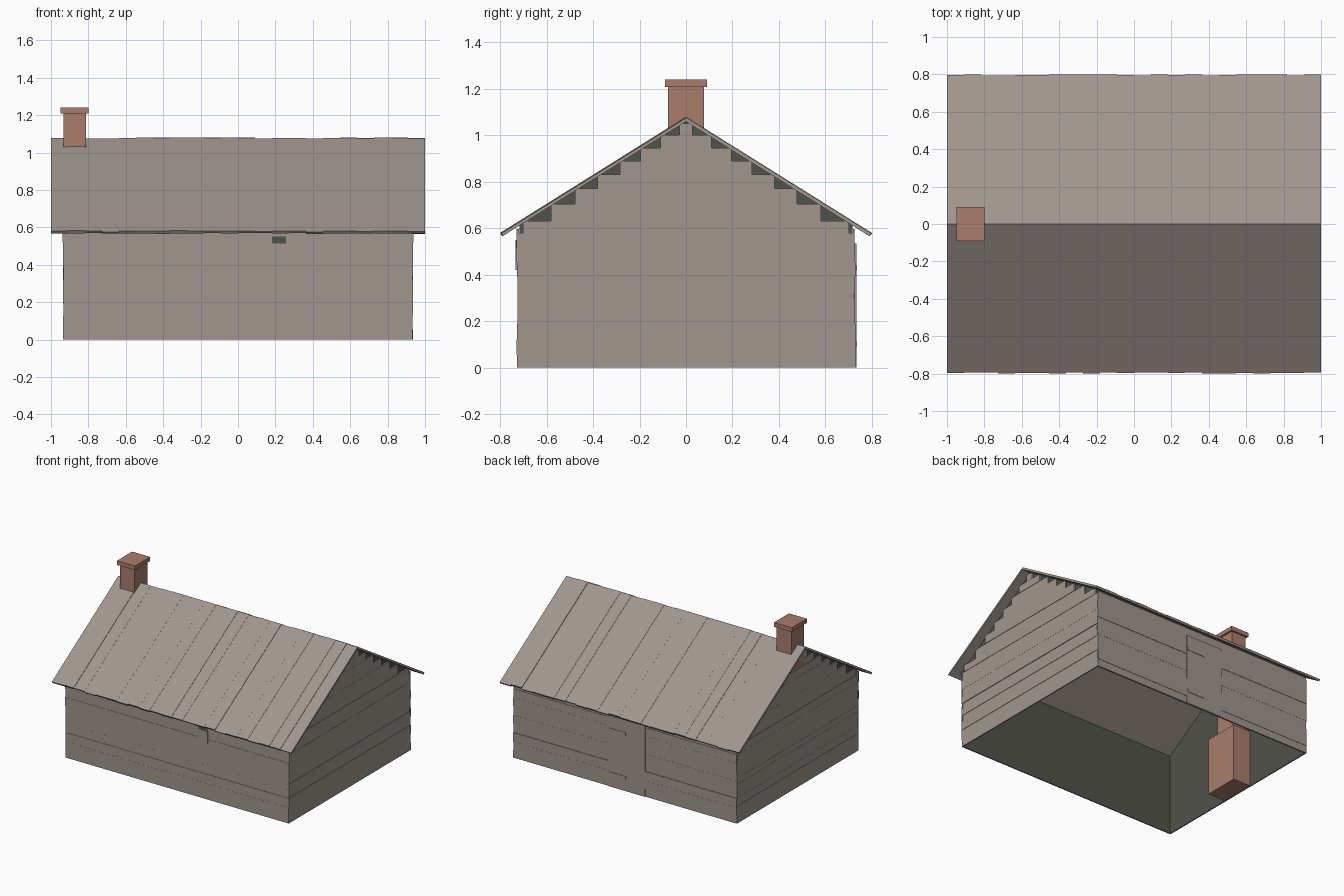
import bpy, bmesh, random

random.seed(7)
if "Cube" in bpy.data.objects:
    bpy.data.objects.remove(bpy.data.objects["Cube"], do_unlink=True)


def material(name, rgb):
    m = bpy.data.materials.new(name)
    m.use_nodes = True
    m.diffuse_color = (*rgb, 1)
    m.node_tree.nodes["Principled BSDF"].inputs["Base Color"].default_value = (*rgb, 1)
    return m


WOOD = material("weathered wood", (0.35, 0.305, 0.27))
BRICK = material("clay brick", (0.40, 0.205, 0.155))
DARK = material("dark interior", (0.085, 0.085, 0.07))


def prism(bm, profile, x0, x1):
    """Extrude a (y, z) profile along x."""
    ends = [[bm.verts.new((x, y, z)) for y, z in profile] for x in (x0, x1)]
    bm.faces.new(ends[0])
    bm.faces.new(ends[1][::-1])
    n = len(profile)
    for i in range(n):
        j = (i + 1) % n
        bm.faces.new((ends[0][i], ends[1][i], ends[1][j], ends[0][j]))


def box(bm, x0, x1, y0, y1, z0, z1):
    prism(bm, [(y0, z0), (y1, z0), (y1, z1), (y0, z1)], x0, x1)


def finish(name, bm, mat):
    bmesh.ops.recalc_face_normals(bm, faces=bm.faces)
    me = bpy.data.meshes.new(name)
    bm.to_mesh(me)
    bm.free()
    me.materials.append(mat)
    ob = bpy.data.objects.new(name, me)
    bpy.context.collection.objects.link(ob)
    return ob


RIDGE, EAVE_Y, EAVE_Z = 1.08, 0.8, 0.58
SLOPE = (RIDGE - EAVE_Z) / EAVE_Y
THICK = 0.021          # vertical roof thickness
HX, HY = 0.925, 0.717  # inner shell half sizes
UNDER = RIDGE - THICK

# Dark inner shell, open at the bottom and under the roof
bm = bmesh.new()
top = UNDER - SLOPE * HY
outline = [(-HY, 0), (HY, 0), (HY, top), (0, UNDER), (-HY, top)]
rings = [[bm.verts.new((x, y, z)) for y, z in outline] for x in (-HX, HX)]
a, b = rings
bm.faces.new(a)
bm.faces.new(b)
bm.faces.new((a[1], b[1], b[2], a[2]))
bm.faces.new((a[0], b[0], b[4], a[4]))
finish("inner_shell", bm, DARK)

# Long walls of horizontal planks
wall_rows = [0, 0.055, 0.12, 0.19, 0.255, 0.32, 0.39, 0.455, 0.52, 0.597]
for name, side in (("front_wall", -1), ("back_wall", 1)):
    bm = bmesh.new()
    for z0, z1 in zip(wall_rows, wall_rows[1:]):
        out = HY + random.uniform(0.008, 0.014)
        hx = 0.935 + random.uniform(-0.003, 0.003)
        box(bm, -hx, hx, side * (HY + 0.001), side * out, z0, z1)
    finish(name, bm, WOOD)

# Gable walls, the upper planks stepping in under the roof
gable_rows = [0, 0.13, 0.19, 0.245, 0.295, 0.34, 0.45, 0.52, 0.58, 0.63,
              0.705, 0.77, 0.83, 0.89, 0.945, 1.0, 1.05]
for name, side in (("right_gable", -1), ("left_gable", 1)):
    bm = bmesh.new()
    for z0, z1 in zip(gable_rows, gable_rows[1:]):
        out = HX + random.uniform(0.005, 0.013)
        hy = min(HY + 0.008, (RIDGE - 0.012 - z1) / SLOPE)
        box(bm, side * (HX + 0.001), side * out, -hy, hy, z0, z1)
    finish(name, bm, WOOD)

# Roof boards running from ridge to eave
COUNT = 22
for name, side in (("front_roof", -1), ("back_roof", 1)):
    bm = bmesh.new()
    w = 2 / COUNT
    for i in range(COUNT):
        x = -1 + i * w
        drop = random.uniform(0, 0.006)
        ey = EAVE_Y - random.uniform(0, 0.007)
        ez = RIDGE - SLOPE * ey
        prism(bm, [(0, RIDGE - drop), (side * ey, ez - drop),
                   (side * (ey - 0.01), ez - 0.015), (0, UNDER)], x, x + w)
    finish(name, bm, WOOD)

# Chimney: hearth, stack and cap
bm = bmesh.new()
box(bm, -0.924, -0.78, -0.135, 0.135, 0, 0.43)
finish("hearth", bm, BRICK)
bm = bmesh.new()
box(bm, -0.934, -0.812, -0.077, 0.077, 0.8, 1.21)
box(bm, -0.924, -0.812, -0.077, 0.077, 0.43, 0.8)
finish("chimney_stack", bm, BRICK)
bm = bmesh.new()
box(bm, -0.948, -0.798, -0.09, 0.09, 1.208, 1.24)
finish("chimney_cap", bm, BRICK)

# Back door with two straps
bm = bmesh.new()
box(bm, -0.17, 0.14, HY + 0.002, HY + 0.016, 0, 0.535)
finish("door", bm, WOOD)
bm = bmesh.new()
for z in (0.1, 0.43):
    box(bm, -0.01, 0.135, HY + 0.014, HY + 0.019, z - 0.012, z + 0.012)
finish("door_straps", bm, WOOD)

# Small front window: dark slot above a sliding shutter
bm = bmesh.new()
box(bm, 0.183, 0.257, -HY - 0.016, -HY - 0.01, 0.515, 0.55)
finish("window_slot", bm, DARK)
bm = bmesh.new()
box(bm, 0.183, 0.257, -HY - 0.016, -HY - 0.01, 0.42, 0.515)
finish("window_shutter", bm, WOOD)
